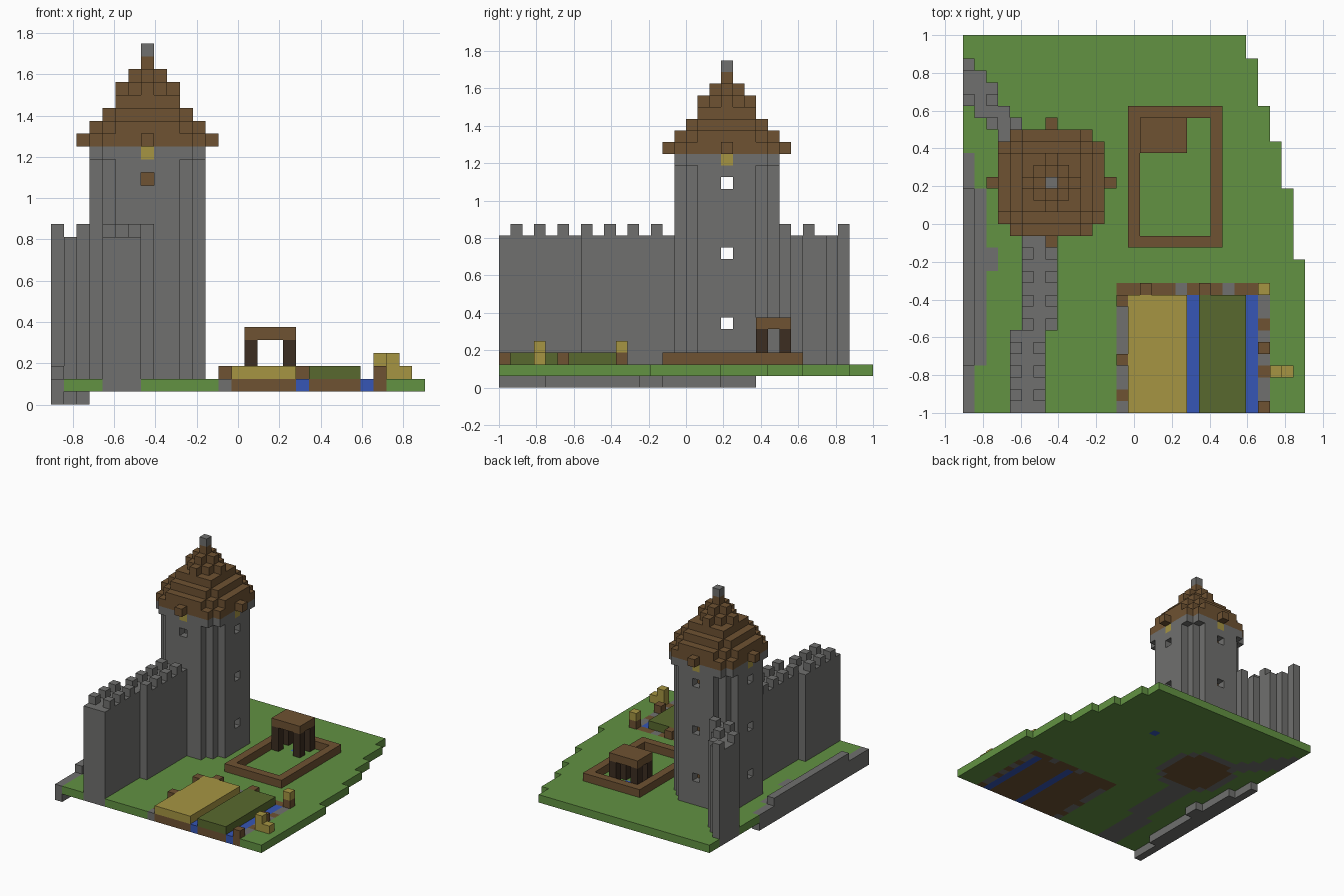
import bpy, bmesh
from mathutils import Vector

U = 1 / 16
ORIGIN = Vector((-14.5 * U, -1.0, 0.0))
parts, owner = [], {}


def linear(c):
    c /= 255
    return c / 12.92 if c <= 0.04045 else ((c + 0.055) / 1.055) ** 2.4


def material(name, *rgb):
    m = bpy.data.materials.new(name)
    m.use_nodes = True
    colour = (*[linear(c) for c in rgb], 1)
    m.diffuse_color = colour
    bsdf = m.node_tree.nodes["Principled BSDF"]
    bsdf.inputs["Base Color"].default_value = colour
    bsdf.inputs["Roughness"].default_value = 1
    return m


def box(xs, ys, zs):
    """Cells of an inclusive block; each argument is a number or a (first, last) pair."""
    spans = [(s, s) if isinstance(s, int) else s for s in (xs, ys, zs)]
    rx, ry, rz = [range(a, b + 1) for a, b in spans]
    return {(x, y, z) for x in rx for y in ry for z in rz}


def disc(radius, cut, z):
    """Square of cells around the tower axis with its corners cut off."""
    r = range(-radius, radius + 1)
    return {(CX + a, CY + b, z) for a in r for b in r if abs(a) + abs(b) <= cut}


def part(name, mat, cells):
    """Claim the cells that no earlier part has taken."""
    cells = {c for c in cells if c not in owner}
    owner.update({c: name for c in cells})
    parts.append((name, mat, cells))


def build(name, mat, cells):
    """Mesh the outer faces of a part's cells and merge the flat ones."""
    bm = bmesh.new()
    for c in cells:
        for axis in range(3):
            for side in (0, 1):
                step = list(c)
                step[axis] += 2 * side - 1
                if tuple(step) in owner:
                    continue
                a, b = (axis + 1) % 3, (axis + 2) % 3
                corners = []
                for da, db in ((0, 0), (1, 0), (1, 1), (0, 1)):
                    p = Vector(c)
                    p[axis] += side
                    p[a] += da
                    p[b] += db
                    corners.append(bm.verts.new(ORIGIN + p * U))
                bm.faces.new(corners if side else corners[::-1])
    bmesh.ops.remove_doubles(bm, verts=bm.verts, dist=U / 100)
    bmesh.ops.dissolve_limit(bm, angle_limit=0.01, verts=bm.verts, edges=bm.edges)
    mesh = bpy.data.meshes.new(name)
    bm.to_mesh(mesh)
    bm.free()
    mesh.materials.append(mat)
    bpy.context.collection.objects.link(bpy.data.objects.new(name, mesh))


if "Cube" in bpy.data.objects:
    bpy.data.objects.remove(bpy.data.objects["Cube"])

stone = material("stone grey", 112, 112, 110)
wood = material("wood brown", 110, 82, 50)
dark_wood = material("dark wood", 60, 45, 33)
grass = material("grass green", 98, 146, 66)
wheat = material("wheat yellow", 166, 149, 66)
crop = material("crop olive", 88, 105, 46)
water = material("water blue", 54, 86, 182)

CX, CY = 7, 19
DIRECTIONS = ((1, 0), (-1, 0), (0, 1), (0, -1))

# Round hollow tower with windows, floor, ladder and lamps
lamps = {(CX + 4 * a, CY + 4 * b, 19) for a, b in DIRECTIONS}
part("tower_lamps", wheat, lamps)
walls = set()
for z in range(1, 20):
    walls |= disc(4, 7 if z == 19 else 6, z) - disc(3, 5, z)
windows = {(CX + 4 * a, CY + 4 * b, z) for a, b in DIRECTIONS for z in (5, 11, 17)}
windows -= {(CX, CY - 4, 5), (CX, CY - 4, 11)}
part("tower_wall", stone, walls - windows)
part("tower_floor", wood, disc(3, 5, 1))
part("tower_ladder", wood, box(CX, CY + 3, (2, 18)))

# Stepped roof with four eave blocks and a stone tip
roof = {(CX + 5 * a, CY + 5 * b, 20) for a, b in DIRECTIONS}
for z, (radius, cut) in enumerate(((4, 7), (4, 6), (3, 5), (2, 4), (2, 2), (1, 1), (0, 0)), 20):
    roof |= disc(radius, cut, z)
part("tower_roof", wood, roof)
part("roof_tip", stone, {(CX, CY, 27)})

# Front curtain wall with two rows of battlements
front = box((4, 6), (0, 6), (1, 12)) | box((5, 7), (7, 14), (1, 12))
for y in range(1, 14, 2):
    left = 4 if y < 7 else 5
    front |= {(left, y, 13), (left + 2, y, 13)}
part("front_wall", stone, front)

# Diagonal back wall
back = set()
for x, span in enumerate(((26, 29), (25, 28), (24, 27), (23, 25), (23, 24))):
    back |= box(x, span, (1, 12))
back |= {(x, y, 13) for x, y in ((0, 29), (0, 26), (2, 26), (2, 24), (4, 24))}
part("back_wall", stone, back)

# Rocky ledge along the right edge
ledge = box(0, (0, 21), (0, 1)) | box(1, (4, 18), (0, 1)) | box(2, (12, 13), (0, 1))
part("rock_ledge", stone, ledge | box(0, (4, 18), 2))

# Fenced yard with a small roofed well
part("yard_fence", wood, box((14, 21), (14, 25), 2) - box((15, 20), (15, 24), 2))
part("well_roof", wood, box((15, 18), (22, 24), 5))
posts = set()
for x in (15, 18):
    for y in (22, 24):
        posts |= box(x, y, (2, 4))
part("well_posts", dark_wood, posts)
part("well_water", water, {(17, 23, 1)})

# Fields, channels and the broken border around them
part("wheat_field", wheat, box((14, 18), (0, 9), 2))
part("crop_field", crop, box((20, 23), (0, 9), 2))
part("channels", water, box(19, (0, 9), 1) | box(24, (0, 9), 1))
part("field_soil", wood, box((14, 18), (0, 9), 1) | box((20, 23), (0, 9), 1))
logs = {(13, y, 1) for y in (1, 4, 9)} | {(25, y, 1) for y in (0, 3, 5, 7)}
logs |= box((13, 25), 10, 1) - {(18, 10, 1), (22, 10, 1)}
part("border_logs", wood, logs)
part("border_stones", stone, box(13, (0, 9), 1) | box(25, (0, 9), 1) | box((13, 25), 10, 1))
stumps = {(13, 4, 2), (13, 9, 2), (15, 10, 2), (20, 10, 2), (25, 0, 2), (25, 5, 2), (25, 10, 2)}
part("border_stumps", wood, stumps)
part("field_lamp", wheat, {(25, 10, 3)})
part("hay_bales", wheat, {(26, 3, 2), (27, 3, 2), (26, 3, 3)})

# Grass slab that steps in towards the back left
ground, first = set(), 0
for width, end in ((29, 13), (28, 19), (27, 23), (26, 26), (25, 30), (24, 32)):
    ground |= box((0, width - 1), (first, end - 1), 1)
    first = end
part("ground", grass, ground)

for item in parts:
    build(*item)
